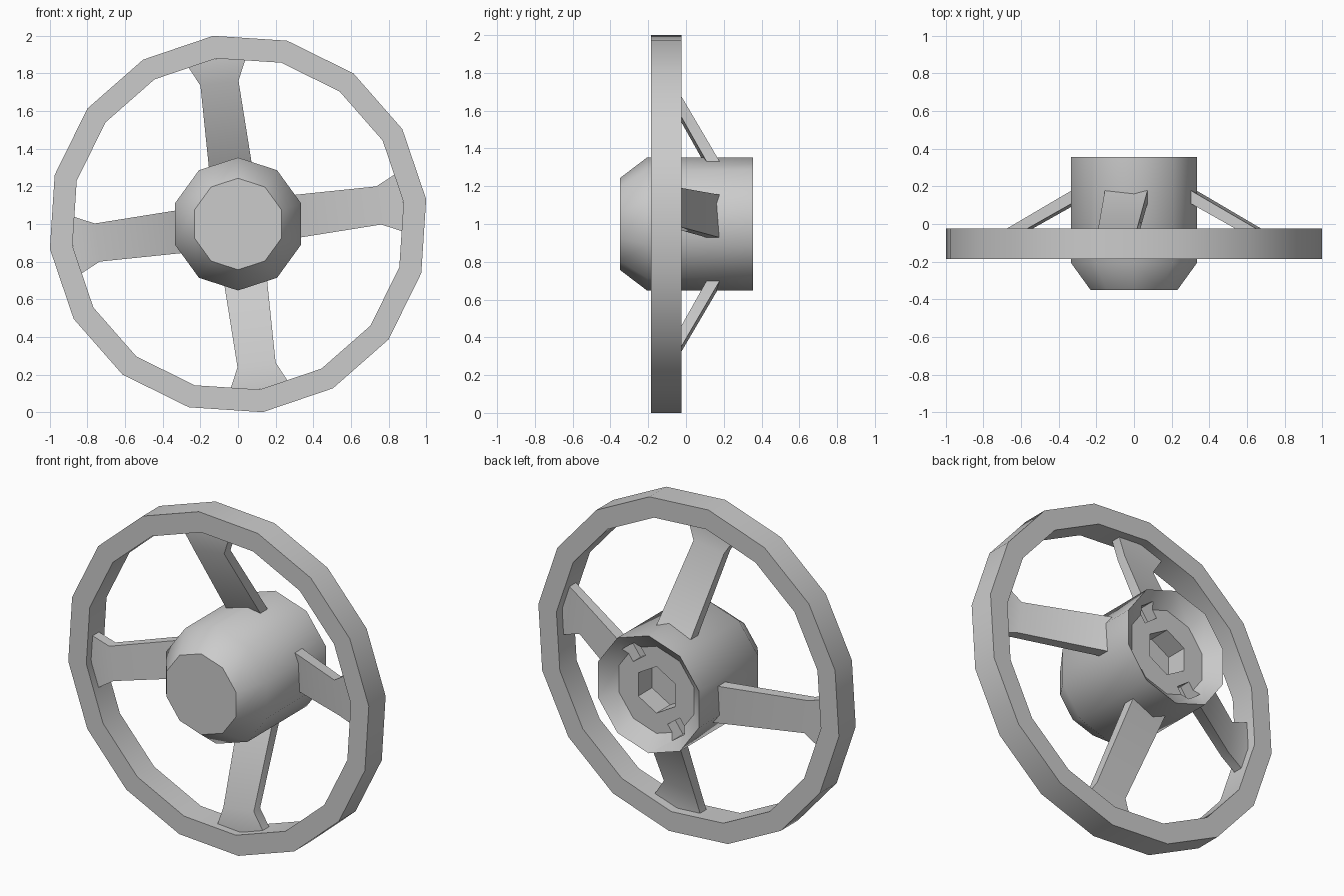
import bpy, bmesh
from math import sin, cos, pi, radians
from mathutils import Matrix, Vector

cube = bpy.data.objects.get("Cube")
if cube:
    bpy.data.objects.remove(cube, do_unlink=True)

CENTRE = Matrix.Translation((0, 0, 1))

grey = bpy.data.materials.new("plain_grey")
grey.use_nodes = True
grey.diffuse_color = (0.6, 0.6, 0.6, 1)
grey.node_tree.nodes["Principled BSDF"].inputs["Base Color"].default_value = (0.6, 0.6, 0.6, 1)


def finish(name, bm):
    """Turn a bmesh built around the axle into an object."""
    bmesh.ops.transform(bm, matrix=CENTRE, verts=bm.verts)
    bmesh.ops.recalc_face_normals(bm, faces=bm.faces)
    mesh = bpy.data.meshes.new(name)
    bm.to_mesh(mesh)
    bm.free()
    mesh.materials.append(grey)
    obj = bpy.data.objects.new(name, mesh)
    bpy.context.collection.objects.link(obj)
    return obj


def lathe(name, profile, sides, phase, closed):
    """Spin (radius, y) points about the y axle; closed joins last to first."""
    bm = bmesh.new()
    rings = []
    for r, y in profile:
        angles = [phase + 2 * pi * i / sides for i in range(sides)]
        rings.append([bm.verts.new((r * cos(a), y, r * sin(a))) for a in angles])
    pairs = list(zip(rings, rings[1:]))
    if closed:
        pairs.append((rings[-1], rings[0]))
    else:
        bm.faces.new(rings[0])
        bm.faces.new(rings[-1])
    for a, b in pairs:
        for i in range(sides):
            j = (i + 1) % sides
            bm.faces.new((a[i], a[j], b[j], b[i]))
    return finish(name, bm)


def activate(obj):
    bpy.ops.object.select_all(action="DESELECT")
    obj.select_set(True)
    bpy.context.view_layer.objects.active = obj


def cut(obj, cutter):
    activate(obj)
    mod = obj.modifiers.new("cut", "BOOLEAN")
    mod.operation = "DIFFERENCE"
    mod.solver = "EXACT"
    mod.object = cutter
    bpy.ops.object.modifier_apply(modifier=mod.name)
    bpy.data.objects.remove(cutter, do_unlink=True)


# Rim: sixteen sided band
TILT = radians(7.5)
rim = lathe("rim", [(1.008, -0.185), (1.008, -0.025), (0.887, -0.025), (0.887, -0.185)],
            16, TILT, True)

# Hub: ten sided drum, chamfered front, dished back
hub = lathe("hub", [(0.243, -0.35), (0.353, -0.205), (0.353, 0.355), (0.262, 0.28)],
            10, pi / 2, False)

# Hexagonal socket in the back of the hub
cut(hub, lathe("socket_cutter", [(0.14, 0.15), (0.14, 0.5)], 6, pi / 2, False))

# Two opposite notches at the edge of the dish
for turn in (radians(54), radians(234)):
    bm = bmesh.new()
    bmesh.ops.create_cube(bm, size=1, matrix=Matrix.Rotation(-turn, 4, "Y")
                          @ Matrix.Translation((0.24, 0.3, 0))
                          @ Matrix.Diagonal((0.09, 0.18, 0.1, 1)))
    cut(hub, finish("notch_cutter", bm))

# Spokes: (radius, half width, front y, back y) from hub to flared foot
SECTIONS = [(0.29, 0.115, 0.125, 0.195), (0.755, 0.102, -0.135, -0.075),
            (0.885, 0.165, -0.14, -0.08)]
spokes = []
for index, side in enumerate(("left", "top", "right", "bottom")):
    bm = bmesh.new()
    loops = []
    for r, w, front, back in SECTIONS:
        corners = ((front, -w), (front, w), (back, w), (back, -w))
        loops.append([bm.verts.new((r, y, z)) for y, z in corners])
    bm.faces.new(loops[0])
    bm.faces.new(loops[-1])
    for a, b in zip(loops, loops[1:]):
        for i in range(4):
            j = (i + 1) % 4
            bm.faces.new((a[i], a[j], b[j], b[i]))
    turn = TILT + index * pi / 2
    bmesh.ops.rotate(bm, verts=bm.verts, matrix=Matrix.Rotation(-turn, 3, "Y"))
    spokes.append(finish(side + "_spoke", bm))

# Soft shading round the drum and rim, crisp edges elsewhere
for obj in [rim, hub] + spokes:
    activate(obj)
    bpy.ops.object.shade_smooth_by_angle(angle=radians(36.3))
